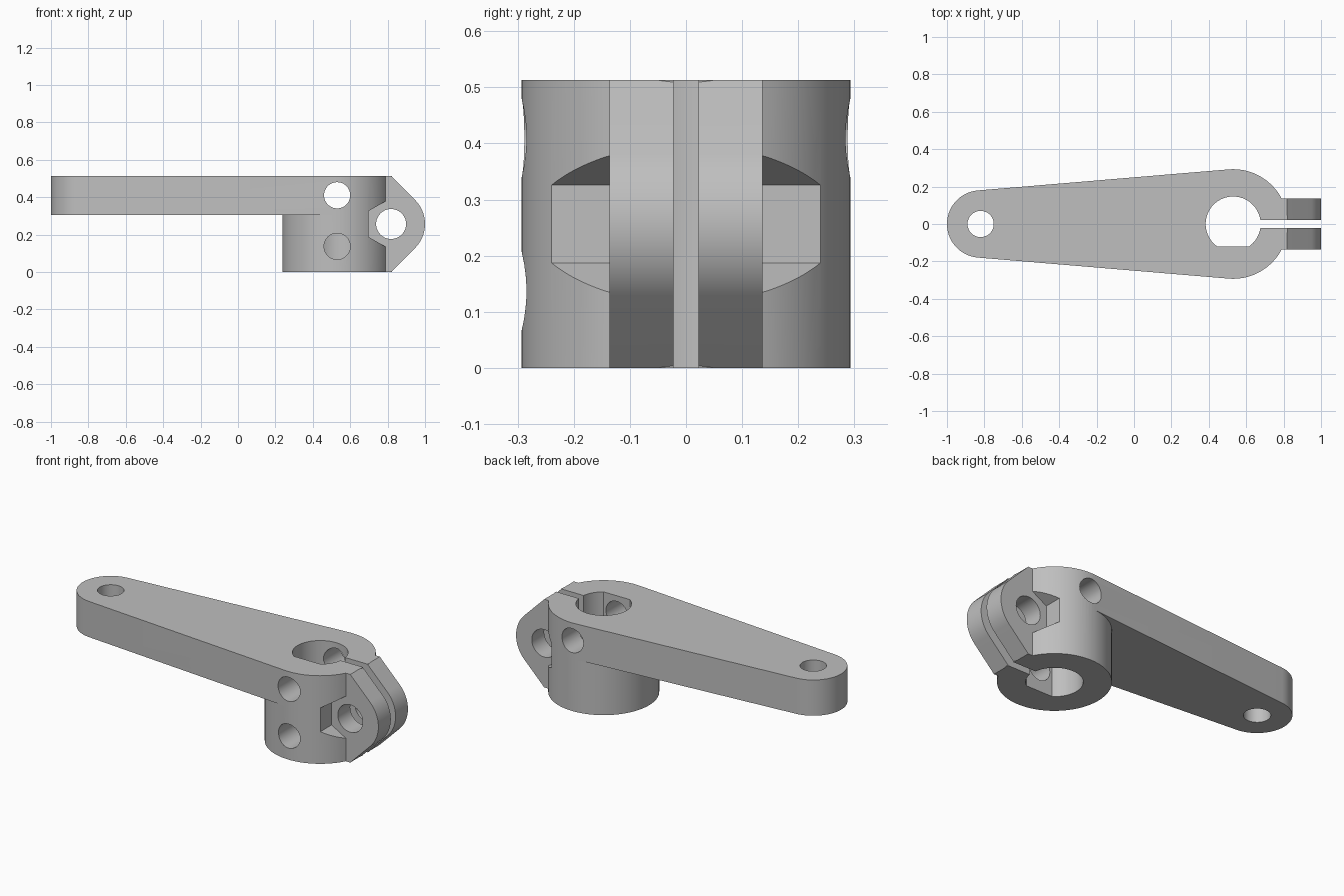
import bpy, bmesh
from math import pi, sin, cos, acos, asin, radians
from mathutils import Vector

cube = bpy.data.objects.get("Cube")
if cube:
    bpy.data.objects.remove(cube, do_unlink=True)

TOP = 0.513          # overall height
ARM_Z = 0.305        # underside of arm
HUB_X, HUB_R = 0.53, 0.293
TIP_X, TIP_R = -0.82, 0.18
EAR_X, EAR_Y, MID = 0.8185, 0.136, TOP / 2

metal = bpy.data.materials.new("grey metal")
metal.use_nodes = True
grey = (0.52, 0.52, 0.52, 1)
metal.diffuse_color = grey
metal.node_tree.nodes["Principled BSDF"].inputs["Base Color"].default_value = grey


def arc(cx, cy, r, a0, a1, n):
    return [(cx + r * cos(a0 + (a1 - a0) * i / n),
             cy + r * sin(a0 + (a1 - a0) * i / n)) for i in range(n + 1)]


def circle(cx, cy, r, n=64, turn=0):
    return arc(cx, cy, r, turn, turn + 2 * pi, n)[:-1]


def prism(name, outline, lo, hi, axis="z"):
    """Extrude an outline: xy along z, or xz along y."""
    place = (lambda u, v, d: (u, v, d)) if axis == "z" else (lambda u, v, d: (u, d, v))
    bm = bmesh.new()
    face = bm.faces.new([bm.verts.new(place(u, v, lo)) for u, v in outline])
    new = bmesh.ops.extrude_face_region(bm, geom=[face])["geom"]
    bmesh.ops.translate(bm, verts=[g for g in new if isinstance(g, bmesh.types.BMVert)],
                        vec=Vector(place(0, 0, hi - lo)))
    bmesh.ops.recalc_face_normals(bm, faces=bm.faces)
    mesh = bpy.data.meshes.new(name)
    bm.to_mesh(mesh)
    bm.free()
    mesh.materials.append(metal)
    obj = bpy.data.objects.new(name, mesh)
    bpy.context.collection.objects.link(obj)
    return obj


def combine(body, tool, operation):
    mod = body.modifiers.new(tool.name, "BOOLEAN")
    mod.operation, mod.object, mod.solver = operation, tool, "EXACT"
    bpy.context.view_layer.objects.active = body
    bpy.ops.object.modifier_apply(modifier=mod.name)
    bpy.data.objects.remove(tool, do_unlink=True)


# Hub, with vertices exactly where the arm sides touch it
phi = acos((TIP_R - HUB_R) / (HUB_X - TIP_X))
hub = arc(HUB_X, 0, HUB_R, -phi, phi, 48) + arc(HUB_X, 0, HUB_R, phi, 2 * pi - phi, 48)[1:-1]
lever = prism("clamp_lever", hub, 0, TOP)

# Tapered arm with a rounded tip
arm = arc(TIP_X, 0, TIP_R, phi, 2 * pi - phi, 40)
arm += [(HUB_X + HUB_R * cos(phi), -HUB_R * sin(phi)), (HUB_X + HUB_R * cos(phi), HUB_R * sin(phi))]
combine(lever, prism("arm", arm, ARM_Z, TOP), "UNION")

# Clamp ears with a rounded nose
ears = [(0.74, 0), (EAR_X, 0)]
ears += arc(EAR_X, MID, MID * cos(pi / 4), -pi / 4, pi / 4, 24)
ears += [(EAR_X, TOP), (0.74, TOP)]
combine(lever, prism("clamp_ears", ears, -EAR_Y, EAR_Y, "y"), "UNION")

# Flatted bore, clamp slit and tip hole
flat = asin(0.12 / 0.147)
bore = arc(HUB_X, 0, 0.147, -flat, pi + flat, 56)
slit = [(HUB_X, -0.022), (1.1, -0.022), (1.1, 0.022), (HUB_X, 0.022)]
hexagon = circle(EAR_X, MID, 0.1386, 6, pi / 6)
cutters = [
    prism("bore_cutter", bore, -0.1, 0.7),
    prism("slit_cutter", slit, -0.1, 0.7),
    prism("tip_hole_cutter", circle(TIP_X, 0, 0.07), 0.2, 0.7),
    # Clamp bolt hole and its hexagonal seats on both sides
    prism("bolt_hole_cutter", circle(EAR_X, MID, 0.08), -0.5, 0.5, "y"),
    prism("front_seat_cutter", hexagon, -0.5, -EAR_Y, "y"),
    prism("back_seat_cutter", hexagon, EAR_Y, 0.5, "y"),
    # Set screw holes: upper one right through, lower one at the front only
    prism("upper_screw_cutter", circle(HUB_X, 0.41, 0.07), -0.5, 0.5, "y"),
    prism("lower_screw_cutter", circle(HUB_X, 0.137, 0.07), -0.5, 0, "y"),
]
for cutter in cutters:
    combine(lever, cutter, "DIFFERENCE")

# Smooth the round walls, keep the machined edges sharp
bpy.ops.object.select_all(action="DESELECT")
lever.select_set(True)
bpy.context.view_layer.objects.active = lever
bpy.ops.object.shade_smooth_by_angle(angle=radians(25))
